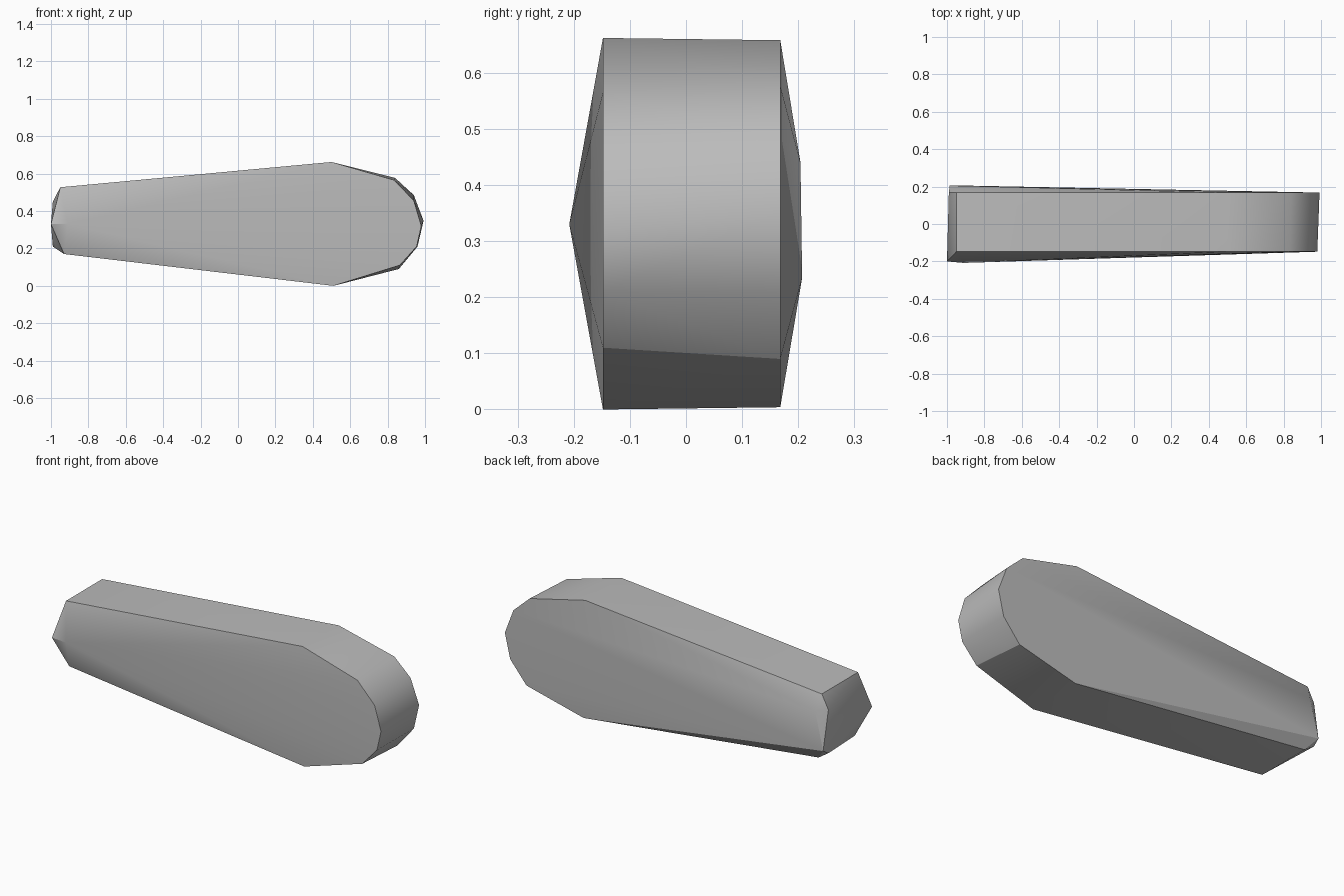
import bpy
import bmesh
import math

cube = bpy.data.objects.get("Cube")
if cube:
    bpy.data.objects.remove(cube, do_unlink=True)

FRONT, BACK = -0.148, 0.168


def make_material(name, color):
    mat = bpy.data.materials.new(name)
    mat.use_nodes = True
    mat.diffuse_color = color
    mat.node_tree.nodes["Principled BSDF"].inputs["Base Color"].default_value = color
    return mat


def hull_object(name, points, mat):
    bm = bmesh.new()
    for p in points:
        bm.verts.new(p)
    result = bmesh.ops.convex_hull(bm, input=bm.verts)
    spare = {g for g in result["geom_interior"] + result["geom_unused"]
             if isinstance(g, bmesh.types.BMVert)}
    bmesh.ops.delete(bm, geom=list(spare), context='VERTS')
    bmesh.ops.recalc_face_normals(bm, faces=bm.faces)
    mesh = bpy.data.meshes.new(name)
    bm.to_mesh(mesh)
    bm.free()
    mesh.materials.append(mat)
    obj = bpy.data.objects.new(name, mesh)
    bpy.context.collection.objects.link(obj)
    return obj


# Rounded wide end: x, z outlines on the front and back rims
front_rim = [(0.50, 0.662), (0.835, 0.565), (0.94, 0.455), (0.98, 0.32),
             (0.955, 0.21), (0.865, 0.11), (0.51, 0.0)]
back_rim = [(0.50, 0.658), (0.84, 0.577), (0.94, 0.485), (0.992, 0.348),
            (0.96, 0.21), (0.86, 0.09), (0.51, 0.004)]
# Narrow end: corners shared by both rims
narrow = [(-0.95, 0.527), (-0.93, 0.17)]

points = [(x, FRONT, z) for x, z in front_rim + narrow]
points += [(x, BACK, z) for x, z in back_rim + narrow]

# Bulges of the narrow end: front ridge, back ridge, end chamfer
points += [(-1.0, -0.2, 0.33), (-0.91, -0.208, 0.33)]
points += [(-0.935, 0.204, 0.44), (-0.985, 0.207, 0.235)]
points += [(-0.99, BACK, 0.45), (-0.99, BACK, 0.21)]

grey = make_material("plain_grey", (0.5, 0.5, 0.5, 1.0))
body = hull_object("tapered_body", points, grey)

# Smooth faces with crisp rims
bpy.ops.object.select_all(action='DESELECT')
body.select_set(True)
bpy.context.view_layer.objects.active = body
bpy.ops.object.shade_smooth_by_angle(angle=math.radians(30))
